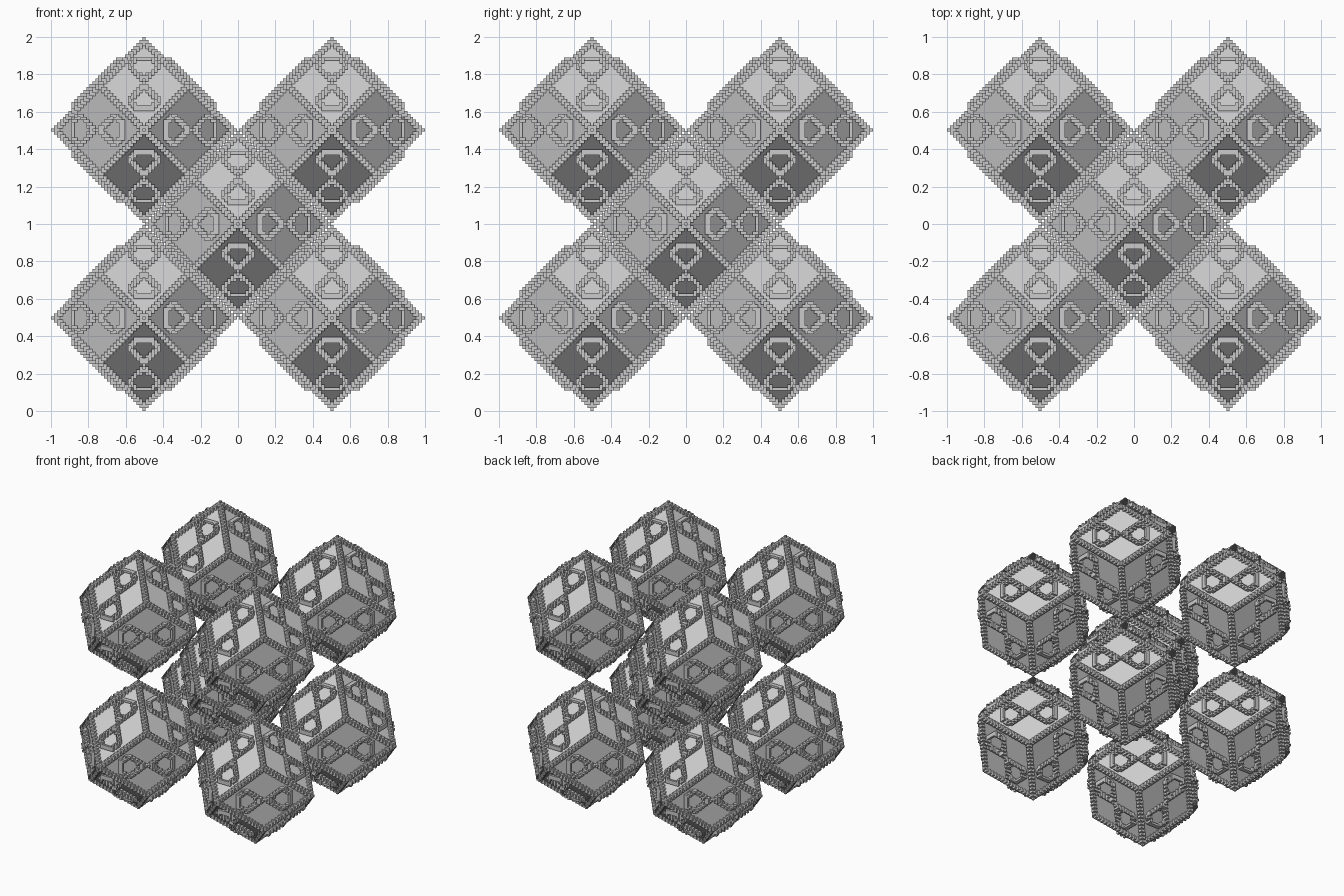
import bpy, bmesh, itertools, math
from mathutils import Vector

if "Cube" in bpy.data.objects:
    bpy.data.objects.remove(bpy.data.objects["Cube"])

G = 0.0158            # relief block size
N = 30                # body half height, in blocks
C = 1 - 31.5 * G      # offset of the eight outer bodies
RAISE = 0.02 / G      # how far the hourglass outline stands off its face

# Frames of the twelve rhombic faces: normal, long and short directions (block units)
frames = []
for i, j in ((0, 1), (0, 2), (1, 2)):
    k = 3 - i - j
    for a, b in itertools.product((-1, 1), repeat=2):
        n, u, v = Vector(), Vector(), Vector()
        n[i], n[j] = a, b
        u[i], u[j] = a, -b
        v[k] = 1
        frames.append((n.normalized(), u.normalized(), v))


def rhombus(n, u, v):
    c = n * N / math.sqrt(2)
    lu, lv = u * N / math.sqrt(2), v * N / 2
    return [c + lu, c + lv, c - lu, c - lv]


# Solid twelve-sided core
core = bpy.data.meshes.new("core")
bm = bmesh.new()
for f in frames:
    bm.faces.new([bm.verts.new(p * G) for p in rhombus(*f)])
bmesh.ops.remove_doubles(bm, verts=bm.verts, dist=1e-4)
bmesh.ops.recalc_face_normals(bm, faces=bm.faces)
bm.to_mesh(core)
bm.free()

blocks = set()


def add_bar(a, b, radius):
    """Collect every block whose centre lies close to the segment a-b."""
    steps = max(2, math.ceil((b - a).length / 0.3))
    for s in range(steps + 1):
        p = a.lerp(b, s / steps)
        base = [round(x) for x in p]
        for d in itertools.product((-1, 0, 1), repeat=3):
            q = (base[0] + d[0], base[1] + d[1], base[2] + d[2])
            if (Vector(q) - p).length <= radius:
                blocks.add(q)


# Stepped bars along the edges
for f in frames:
    r = rhombus(*f)
    for m in range(4):
        add_bar(r[m], r[(m + 1) % 4], 1.02)

# Hourglass outline on each face: two closed loops joined at the neck
LOOP = [(0.035, 0.010), (0.130, 0.080), (0.182, 0.042),
        (0.182, -0.042), (0.130, -0.080), (0.035, -0.010)]
for n, u, v in frames:
    c = n * (N / math.sqrt(2) + RAISE)
    for s in (-1, 1):
        pts = [c + u * (s * x / G) + v * (y / G) for x, y in LOOP]
        for m in range(6):
            add_bar(pts[m], pts[(m + 1) % 6], 0.95)
    add_bar(c - u * (0.035 / G), c + u * (0.035 / G), 0.95)


def buried(q):
    x, y, z = sorted(abs(t) for t in q)
    return y + z <= N - 1


# Keep only the outer sides of the blocks
relief = bpy.data.meshes.new("relief")
verts, faces, index = [], [], {}


def vert(p):
    if p not in index:
        index[p] = len(verts)
        verts.append(tuple(t * G / 2 for t in p))
    return index[p]


for q in sorted(blocks):
    for ax in range(3):
        for s in (-1, 1):
            nb = list(q)
            nb[ax] += s
            if tuple(nb) in blocks or buried(nb):
                continue
            a1, a2 = (ax + 1) % 3, (ax + 2) % 3
            quad = []
            for da, db in ((-1, -1), (1, -1), (1, 1), (-1, 1)):
                p = [2 * t for t in q]
                p[ax] += s
                p[a1] += da
                p[a2] += db
                quad.append(vert(tuple(p)))
            faces.append(quad if s > 0 else quad[::-1])
relief.from_pydata(verts, [], faces)
relief.update()

# One centre body and eight around it
places = [Vector((0, 0, 1))]
places += [Vector((x * C, y * C, 1 + z * C))
           for x, y, z in itertools.product((-1, 1), repeat=3)]
for num, loc in enumerate(places):
    for part, mesh in (("body", core), ("relief", relief)):
        name = f"centre_{part}" if num == 0 else f"outer_{part}_{num}"
        ob = bpy.data.objects.new(name, mesh)
        ob.location = loc
        bpy.context.collection.objects.link(ob)
